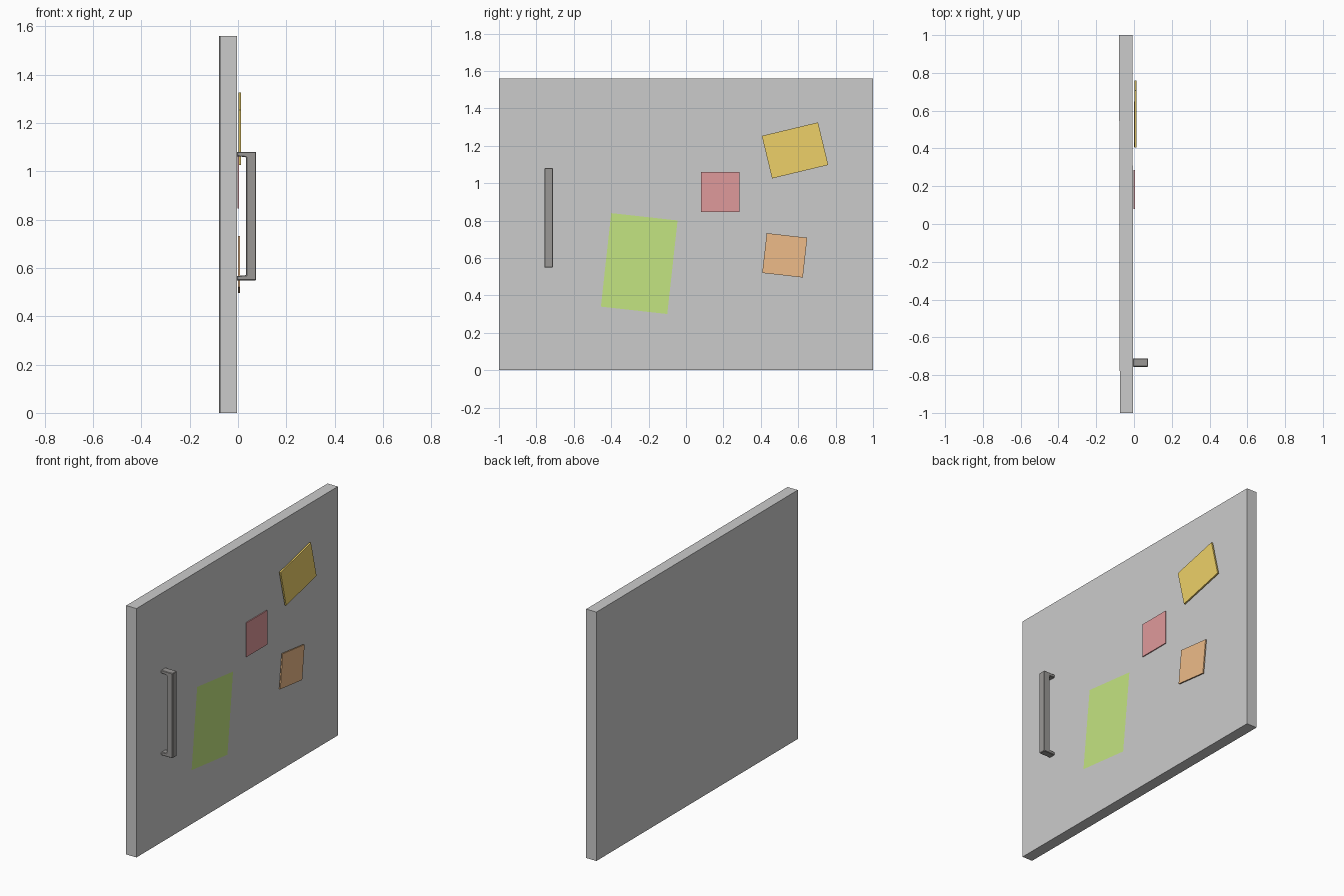
import bpy, bmesh, math
from mathutils import Vector

if "Cube" in bpy.data.objects:
    bpy.data.objects.remove(bpy.data.objects["Cube"])


def material(name, rgb):
    m = bpy.data.materials.new(name)
    m.diffuse_color = (*rgb, 1)
    m.use_nodes = True
    m.node_tree.nodes["Principled BSDF"].inputs["Base Color"].default_value = m.diffuse_color
    return m


def prism(name, base, offset, mat=None, bevel=0):
    """Extrude a polygon along an offset; a zero offset leaves a flat sheet."""
    bm = bmesh.new()
    face = bm.faces.new([bm.verts.new(p) for p in base])
    if offset:
        res = bmesh.ops.extrude_face_region(bm, geom=[face], use_keep_orig=True)
        top = [v for v in res["geom"] if isinstance(v, bmesh.types.BMVert)]
        bmesh.ops.translate(bm, verts=top, vec=Vector(offset))
    bmesh.ops.recalc_face_normals(bm, faces=bm.faces)
    me = bpy.data.meshes.new(name)
    bm.to_mesh(me)
    bm.free()
    ob = bpy.data.objects.new(name, me)
    bpy.context.collection.objects.link(ob)
    if mat:
        me.materials.append(mat)
    if bevel:
        mod = ob.modifiers.new("soft_edges", "BEVEL")
        mod.width = bevel
        mod.segments = 1
    return ob


def tilted_rect(x, centre, size, degrees):
    """Corners of a rectangle in the YZ plane, wound to face +x."""
    a = math.radians(degrees)
    c, s = math.cos(a), math.sin(a)
    return [(x, centre[0] + c * u * size[0] / 2 - s * v * size[1] / 2,
             centre[1] + s * u * size[0] / 2 + c * v * size[1] / 2)
            for u, v in ((-1, -1), (1, -1), (1, 1), (-1, 1))]


# Door slab, very slightly turned about the vertical
prism("door_panel", [(-0.075, -1, 0), (-0.004, -1, 0), (-0.008, 1, 0), (-0.079, 1, 0)],
      (0, 0, 1.56))

# Pull handle: one bracket-shaped profile, extruded across its width
metal = material("handle_metal", (0.32, 0.31, 0.30))
profile = [(-0.006, 0.548), (0.075, 0.548), (0.075, 1.08), (-0.006, 1.08),
           (-0.006, 1.062), (0.034, 1.058), (0.034, 0.570), (-0.006, 0.566)]
prism("door_handle", [(x, -0.756, z) for x, z in profile], (0, 0.044, 0), metal, 0.003)

# Papers stuck to the door: name, colour, back x, thickness, centre (y, z), size, tilt
papers = [
    ("yellow_note", (0.85, 0.63, 0.14), 0.002, 0.010, (0.583, 1.175), (0.309, 0.234), 13.5),
    ("pink_note", (0.74, 0.32, 0.33), -0.002, 0.006, (0.183, 0.953), (0.205, 0.214), 0),
    ("orange_note", (0.85, 0.50, 0.25), 0.000, 0.008, (0.528, 0.614), (0.218, 0.214), -6.4),
    ("green_sheet", (0.55, 0.78, 0.22), -0.003, 0.0, (-0.25, 0.57), (0.357, 0.503), -6.3),
]
for name, rgb, x, depth, centre, size, tilt in papers:
    prism(name, tilted_rect(x, centre, size, tilt), (depth, 0, 0) if depth else None,
          material(name + "_colour", rgb))
